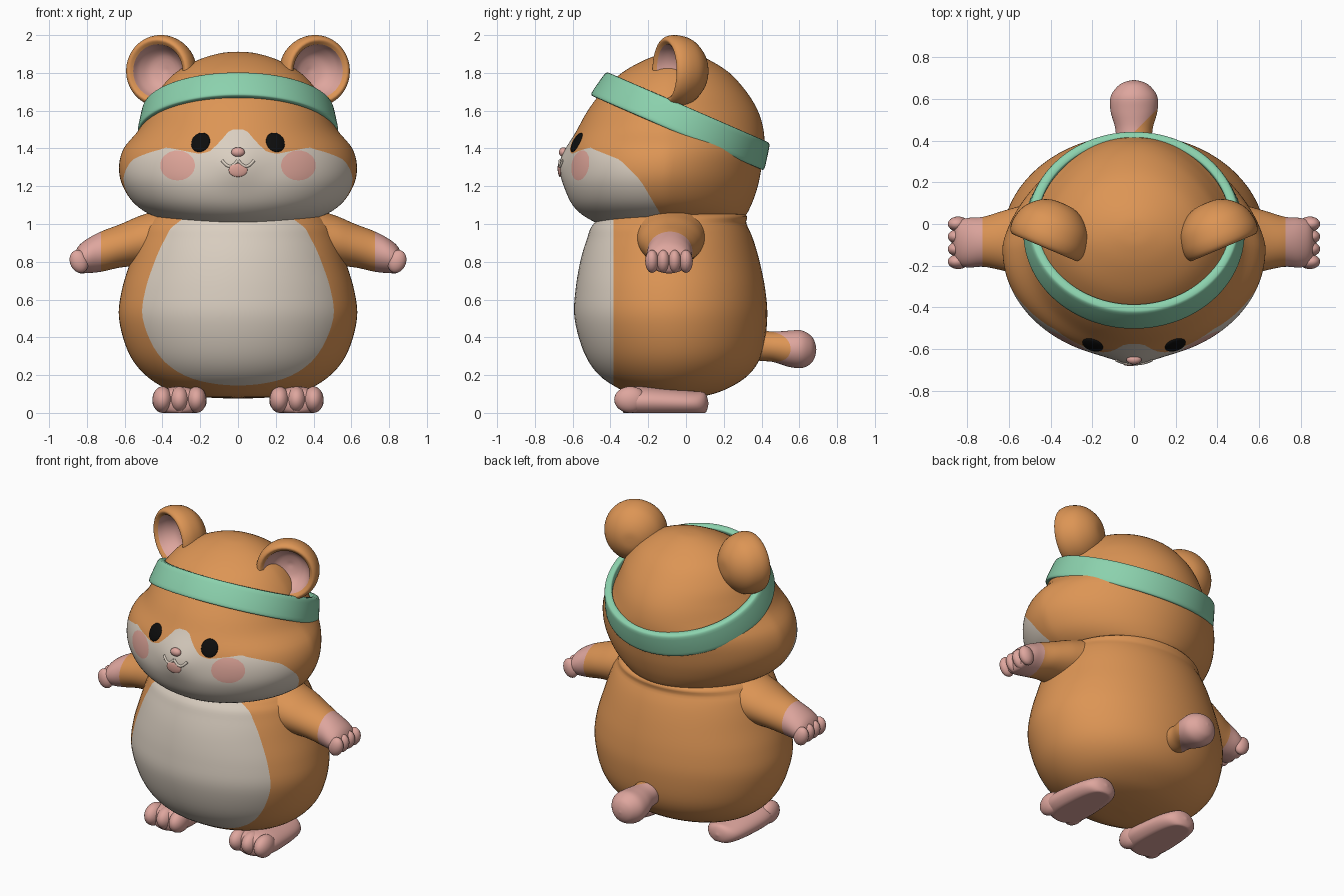
import bpy, bmesh, math
from mathutils import Vector, Matrix
from mathutils.bvhtree import BVHTree

if "Cube" in bpy.data.objects:
    bpy.data.objects.remove(bpy.data.objects["Cube"])


def material(name, *rgb):
    m = bpy.data.materials.new(name)
    m.use_nodes = True
    m.diffuse_color = (*rgb, 1)
    m.node_tree.nodes["Principled BSDF"].inputs["Base Color"].default_value = (*rgb, 1)
    return m


ORANGE = material("orange fur", .72, .30, .09)
CREAM = material("cream fur", .70, .62, .53)
PINK = material("pink skin", .73, .38, .34)
BLUSH = material("blush pink", .76, .39, .33)
MINT = material("mint cloth", .26, .64, .42)
BLACK = material("black eye", .004, .004, .004)
SIDES = (("left", 1), ("right", -1))


def finish(name, bm, *mats):
    bmesh.ops.recalc_face_normals(bm, faces=bm.faces)
    me = bpy.data.meshes.new(name)
    bm.to_mesh(me)
    bm.free()
    for m in mats:
        me.materials.append(m)
    ob = bpy.data.objects.new(name, me)
    bpy.context.collection.objects.link(ob)
    return ob


def skin(rows, cyclic=False):
    """Bridge closed loops of points into one surface."""
    bm = bmesh.new()
    vs = [[bm.verts.new(p) for p in r] for r in rows]
    n = len(vs[0])
    for i in range(len(vs) - (not cyclic)):
        a, b = vs[i], vs[(i + 1) % len(vs)]
        for j in range(n):
            k = (j + 1) % n
            bm.faces.new((a[j], a[k], b[k], b[j]))
    bmesh.ops.remove_doubles(bm, verts=bm.verts, dist=1e-5)
    return bm


def smooth(rings, steps):
    """Catmull-Rom interpolation of the control rings."""
    R = [Vector(r) for r in rings]
    R = [R[0]] + R + [R[-1]]
    out = []
    for i in range(1, len(R) - 2):
        a, b, c, d = R[i - 1:i + 3]
        for s in range(steps):
            t = s / steps
            out.append(b + (c - a) * t / 2 + (2 * a - 5 * b + 4 * c - d) * t * t / 2
                       + (3 * b - a - 3 * c + d) * t ** 3 / 2)
    return out + [R[-1]]


def loft(axis, rings, segs=48, steps=5):
    """Rings of (position, centre a, radius a, centre b, radius b) along an axis."""
    rows = []
    for t, ca, ra, cb, rb in smooth(rings, steps):
        row = []
        for j in range(segs):
            w = 2 * math.pi * j / segs
            p = [ca + ra * math.cos(w), cb + rb * math.sin(w)]
            p.insert(axis, t)
            row.append(p)
        rows.append(row)
    return skin(rows)


def upright(rings, segs):
    """Loft along z from (z, half width, front y, back y)."""
    return loft(2, [(z, 0, w, (f + b) / 2, (b - f) / 2) for z, w, f, b in rings], segs)


def paint(bm, field, index):
    """Cut the surface where field is zero and colour its positive side."""
    cut = []
    for e in list(bm.edges):
        a, b = (field(v.co) for v in e.verts)
        if a * b < 0:
            cut.append(bmesh.utils.edge_split(e, e.verts[0], a / (a - b))[1])
    bmesh.ops.connect_verts(bm, verts=cut)
    for f in bm.faces:
        if sum(field(v.co) for v in f.verts) > 0:
            f.material_index = index


def lookup(table, x):
    for (a, p), (b, q) in zip(table, table[1:]):
        if x <= b:
            return p + (q - p) * (x - a) / (b - a)
    return table[-1][1]


def ellipsoid(name, at, radii, mat, rot=None):
    bm = bmesh.new()
    bmesh.ops.create_uvsphere(bm, u_segments=24, v_segments=16, radius=1)
    m = Matrix.Translation(at) @ (rot or Matrix()) @ Matrix.Diagonal((*radii, 1))
    bm.transform(m)
    return finish(name, bm, mat)


# Body with a cream belly
body = upright([(.075, 0, -.08, -.08), (.085, .2, -.25, .07), (.12, .36, -.34, .2), (.2, .49, -.46, .33),
                (.32, .58, -.54, .405), (.5, .63, -.59, .43), (.65, .615, -.585, .42),
                (.8, .57, -.56, .39), (.92, .53, -.525, .355), (1, .49, -.49, .32),
                (1.06, .4, -.4, .29), (1.1, 0, -.05, -.05)], 72)
paint(body, lambda p: -.385 - p.y, 1)
finish("body", body, ORANGE, CREAM)

# Head: narrower at the back, small muzzle bump
head = upright([(.985, 0, -.1, -.1), (.99, .25, -.4, .2), (1.03, .42, -.52, .3), (1.1, .54, -.6, .345),
                (1.2, .61, -.64, .38), (1.3, .63, -.642, .4), (1.4, .605, -.622, .415),
                (1.5, .525, -.575, .41), (1.6, .475, -.52, .38), (1.7, .425, -.445, .32),
                (1.8, .335, -.34, .23), (1.87, .21, -.215, .12), (1.905, .09, -.11, .03),
                (1.912, 0, -.04, -.04)], 128)
for v in head.verts:
    x, y, z = v.co
    v.co.x *= 1 - .14 * min(1, max(0, y + .1) / .5)
    if y < 0:
        v.co.y -= .03 * math.exp(-(x / .12) ** 2 - ((z - 1.32) / .1) ** 2)
BROW = [(0, 1.52), (.05, 1.49), (.1, 1.43), (.15, 1.385), (.2, 1.37), (.3, 1.39), (.4, 1.41), (.5, 1.4), (.65, 1.33)]
JAW = [(-.8, 1.8), (-.5, 1.4), (-.35, 1.34), (-.24, 1.23), (-.14, 1.06), (.5, 0)]
paint(head, lambda p: min(lookup(BROW, abs(p.x)), lookup(JAW, p.y)) - p.z, 1)
paint(head, lambda p: 1 - ((abs(p.x) - .32) / .093) ** 2 - ((p.z - 1.31) / .08) ** 2 if p.y < 0 else -1, 2)
tree = BVHTree.FromBMesh(head)
finish("head", head, ORANGE, CREAM, BLUSH)


def on_face(x, z):
    """Point on the front of the head and a rotation facing outward."""
    at, normal, *_ = tree.ray_cast(Vector((x, -2, z)), Vector((0, 1, 0)))
    return at, normal.to_track_quat("Z", "Y").to_matrix().to_4x4()


# Eyes, nose, open mouth and lips
for side, s in SIDES:
    at, rot = on_face(s * .198, 1.432)
    ellipsoid(side + "_eye", at, (.052, .057, .014), BLACK, rot)
ellipsoid("nose", on_face(0, 1.38)[0], (.036, .024, .026), PINK)
at, rot = on_face(0, 1.285)
ellipsoid("tongue", at, (.05, .036, .009), BLUSH, rot)
for side, s in SIDES:
    cu = bpy.data.curves.new(side + "_lip", "CURVE")
    cu.dimensions = "3D"
    cu.bevel_depth = .008
    cu.use_fill_caps = True
    sp = cu.splines.new("POLY")
    sp.points.add(12)
    for i, p in enumerate(sp.points):
        u = i / 12
        p.co = (*on_face(s * .085 * u, 1.337 - .032 * math.sin(math.pi * u))[0], 1)
    cu.materials.append(CREAM)
    bpy.context.collection.objects.link(bpy.data.objects.new(side + "_lip", cu))

# Cupped ears, turned slightly outward
BOWL = [(0, .14), (.06, .135), (.12, .105), (.17, .05), (.19, -.02), (.185, -.07),
        (.165, -.09), (.142, -.075), (.125, -.03), (.08, .02), (0, .04)]


def revolve(profile):
    ring = [2 * math.pi * j / 40 for j in range(40)]
    return skin([[(r * math.cos(w), y, r * math.sin(w)) for w in ring] for r, y in smooth(profile, 4)])


for side, s in SIDES:
    for name, profile, mat in (("_ear", BOWL[:8], ORANGE), ("_inner_ear", BOWL[7:], PINK)):
        bm = revolve(profile)
        bm.transform(Matrix.Diagonal((s, 1, 1, 1)) @ Matrix.Translation((.395, -.03, 1.81))
                     @ Matrix.Rotation(math.radians(23), 4, "Z"))
        finish(side + name, bm, mat)

# Headband: tilted, tapered ring with a rounded section
along, up = Vector((0, .917, -.399)), Vector((0, .399, .917))
rows = []
for i in range(96):
    a = 2 * math.pi * i / 96
    row = []
    for j in range(20):
        c, d = math.cos(math.pi * j / 10), math.sin(math.pi * j / 10)
        h = .074 * math.copysign(abs(d) ** .4, d)
        o = -.025 + .025 * math.copysign(abs(c) ** .4, c) - .2 * h
        row.append(Vector((0, -.018, 1.55)) + Vector(((.52 + o) * math.sin(a), 0, 0))
                   + along * (.489 + o) * math.cos(a) + up * h)
    rows.append(row)
finish("headband", skin(rows, True), MINT)

# Arms with pink hands and fingers, feet with toes
for side, s in SIDES:
    flip = Matrix.Diagonal((s, 1, 1, 1))
    arm = loft(0, [(.3, -.08, 0, .93, 0), (.36, -.08, .18, .93, .15), (.5, -.08, .175, .915, .135),
                   (.62, -.08, .145, .885, .115), (.72, -.085, .12, .855, .107), (.8, -.09, .118, .83, .09),
                   (.85, -.09, .095, .81, .065), (.875, -.09, 0, .805, 0)])
    paint(arm, lambda p: p.x - .725, 1)
    arm.transform(flip)
    finish(side + "_arm", arm, ORANGE, PINK)
    for i in range(4):
        ellipsoid(f"{side}_finger_{i + 1}", (s * .842, -.18 + .06 * i, .802),
                  (.048, .036, .062), PINK, Matrix.Rotation(s * .35, 4, "Y"))

    foot = loft(1, [(-.35, .31, 0, .06, 0), (-.33, .31, .1, .06, .06), (-.25, .31, .14, .06, .08),
                    (-.1, .31, .138, .055, .075), (.04, .31, .115, .05, .065),
                    (.1, .31, .07, .05, .055), (.12, .31, 0, .05, 0)])
    for v in foot.verts:
        v.co.z = max(0, v.co.z)
    foot.transform(flip)
    finish(side + "_foot", foot, PINK)
    for i in range(3):
        ellipsoid(f"{side}_toe_{i + 1}", (s * (.22 + .09 * i), -.295, .07), (.053, .085, .07), PINK)

# Tail with an obliquely edged pink tip
tail = loft(1, [(.34, 0, 0, .36, 0), (.36, 0, .075, .36, .075), (.46, 0, .09, .35, .08), (.54, 0, .112, .34, .095),
                (.61, 0, .112, .337, .1), (.66, 0, .078, .335, .075), (.682, 0, .04, .335, .04), (.69, 0, 0, .335, 0)])
paint(tail, lambda p: p.y - .44 - p.x, 1)
finish("tail", tail, ORANGE, PINK)

# Smooth shading with crisp edges kept
bpy.ops.object.select_all(action="DESELECT")
for ob in bpy.context.collection.objects:
    if ob.type == "MESH":
        ob.select_set(True)
        bpy.context.view_layer.objects.active = ob
bpy.ops.object.shade_smooth_by_angle(angle=math.radians(50))
